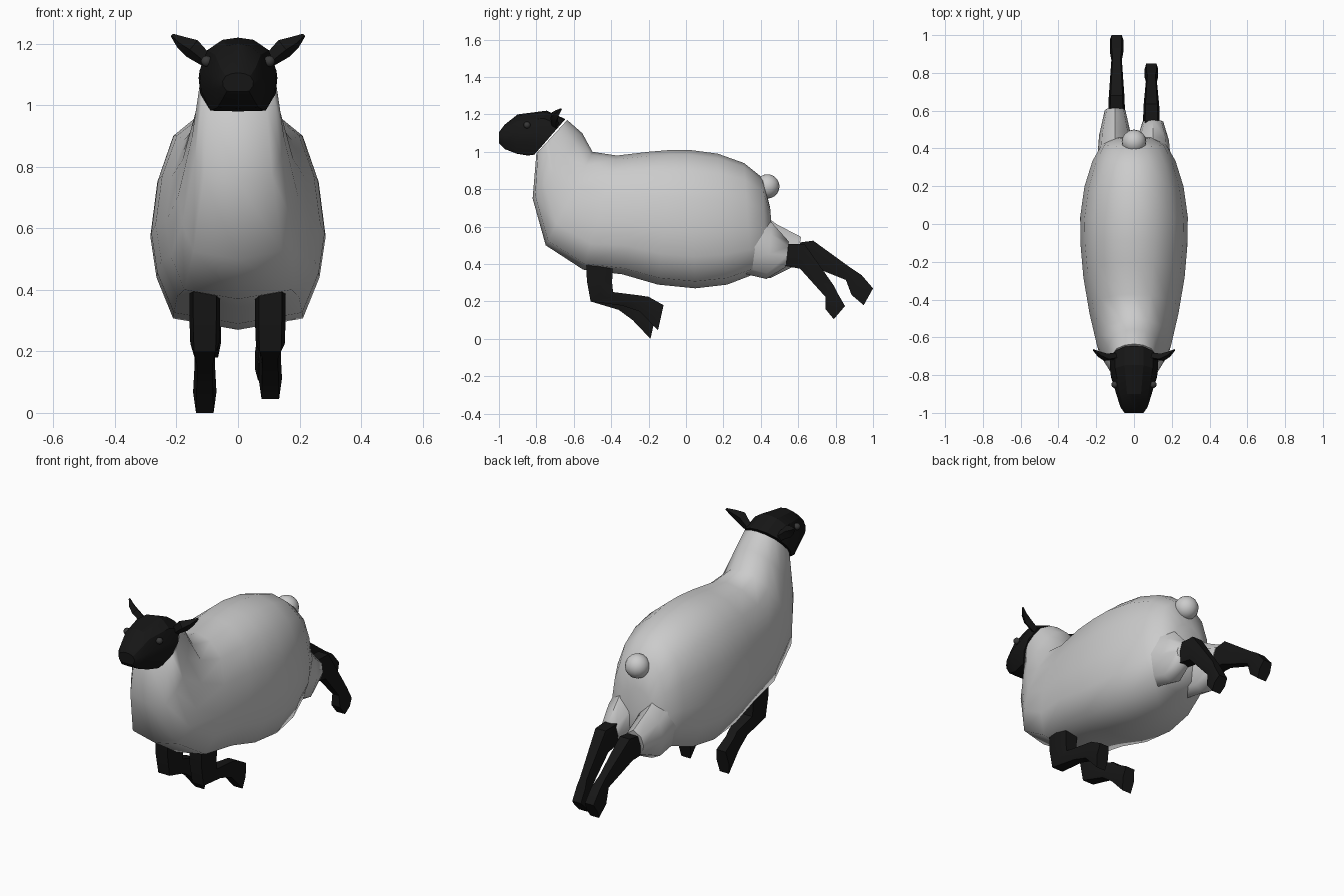
import bpy, bmesh, math
from mathutils import Vector

if "Cube" in bpy.data.objects:
    bpy.data.objects.remove(bpy.data.objects["Cube"])

black = bpy.data.materials.new("black_face_and_legs")
black.diffuse_color = (0.008, 0.008, 0.008, 1)
black.use_nodes = True
black.node_tree.nodes["Principled BSDF"].inputs["Base Color"].default_value = black.diffuse_color
eye_grey = bpy.data.materials.new("eye_grey")
eye_grey.diffuse_color = (0.04, 0.04, 0.04, 1)
eye_grey.use_nodes = True
eye_grey.node_tree.nodes["Principled BSDF"].inputs["Base Color"].default_value = eye_grey.diffuse_color

# Half cross-sections: (fraction of half width, fraction of height)
BODY = [(0, 0), (.74, .05), (.93, .23), (1, .41), (.92, .65), (.74, .85), (.38, .965), (0, 1)]
HEAD = [(0, 0), (.72, .01), (.96, .28), (1, .55), (.8, .83), (.4, .97), (0, 1)]
ROUND = [(0, 0), (.65, .1), (1, .45), (.8, .8), (0, 1)]
LEG = [(.75, 0), (1, .5), (.75, 1)]


def finish(ob, mat, angle):
    if mat:
        ob.data.materials.append(mat)
    bpy.ops.object.select_all(action='DESELECT')
    ob.select_set(True)
    bpy.context.view_layer.objects.active = ob
    bpy.ops.object.shade_smooth_by_angle(angle=math.radians(angle))
    return ob


def skin(name, rings, mat=None, angle=30):
    """Join closed rings of points into a capped tube."""
    bm = bmesh.new()
    vs = [[bm.verts.new(p) for p in r] for r in rings]
    n = len(vs[0])
    for a, b in zip(vs, vs[1:]):
        for i in range(n):
            j = (i + 1) % n
            bm.faces.new((a[i], a[j], b[j], b[i]))
    bm.faces.new(vs[0])
    bm.faces.new(vs[-1])
    bmesh.ops.recalc_face_normals(bm, faces=bm.faces)
    me = bpy.data.meshes.new(name)
    bm.to_mesh(me)
    bm.free()
    ob = bpy.data.objects.new(name, me)
    bpy.context.collection.objects.link(ob)
    return finish(ob, mat, angle)


def loft(name, stations, half, cx=0, mat=None, angle=30):
    """Each station: top y, top z, bottom y, bottom z, half width."""
    full = half + [(-s, t) for s, t in reversed(half) if s]
    rings = []
    for ty, tz, by, bz, w in stations:
        rings.append([(cx + w * s, by + (ty - by) * t, bz + (tz - bz) * t) for s, t in full])
    return skin(name, rings, mat, angle)


def ball(name, loc, r, mat=None):
    bpy.ops.mesh.primitive_uv_sphere_add(segments=16, ring_count=10, radius=r, location=loc)
    ob = bpy.context.object
    ob.name = name
    return finish(ob, mat, 60)


# Woolly body with the neck leaning forward
loft("woolly_body", [
    (-.635, 1.17, -.80, .99, .125),
    (-.555, 1.10, -.82, .75, .15),
    (-.50, 1.00, -.75, .50, .195),
    (-.37, .98, -.55, .37, .235),
    (-.20, 1.0, -.34, .345, .268),
    (-.08, 1.01, -.15, .29, .282),
    (.02, 1.01, .05, .27, .285),
    (.17, .99, .22, .29, .262),
    (.31, .94, .35, .34, .22),
    (.41, .86, .43, .37, .17),
    (.45, .70, .47, .45, .10)], BODY, angle=60)

# Tail
ball("tail", (0, .435, .815), .065)

# Head
loft("head", [
    (-1.0, 1.105, -1.0, 1.045, .05),
    (-.97, 1.145, -.97, 1.015, .072),
    (-.90, 1.20, -.905, .99, .093),
    (-.745, 1.22, -.845, .98, .125),
    (-.645, 1.175, -.81, .985, .128)], HEAD, mat=black, angle=25)

# Ears and eyes, mirrored
for s, side in ((1, "right"), (-1, "left")):
    ear = []
    for c, h, d in (((.095, -.70, 1.14), .022, .02),
                    ((.150, -.705, 1.185), .034, .022),
                    ((.185, -.69, 1.205), .022, .016),
                    ((.215, -.667, 1.228), .006, .005)):
        c = Vector(c)
        u, v = Vector((-.55, -.3, .78)) * h, Vector((.3, -.9, -.2)) * d
        ear.append([((c + o).x * s, (c + o).y, (c + o).z) for o in (u, v, -u, -v)])
    skin(side + "_ear", ear, black)
    ball(side + "_eye", (s * .102, -.85, 1.143), .018, eye_grey)

# Hind thighs in wool
loft("right_thigh", [
    (.30, .74, .26, .36, .10),
    (.46, .62, .43, .32, .085),
    (.55, .52, .535, .385, .055)], ROUND, .10, angle=60)
loft("left_thigh", [
    (.30, .74, .26, .36, .10),
    (.49, .61, .45, .325, .085),
    (.615, .545, .59, .395, .055)], ROUND, -.10, angle=60)

# Hind legs kicked back
loft("right_hind_leg", [
    (.50, .51, .50, .395, .045),
    (.635, .505, .61, .375, .042),
    (.79, .285, .745, .225, .028),
    (.81, .245, .745, .16, .036),
    (.85, .175, .79, .105, .036)], LEG, .092, black)
loft("left_hind_leg", [
    (.57, .51, .56, .40, .045),
    (.68, .525, .655, .395, .042),
    (.88, .38, .855, .315, .028),
    (.94, .34, .885, .235, .036),
    (1.0, .27, .95, .18, .036)], LEG, -.092, black)

# Front legs folded under: upper part, knee, then shin pointing back
for name, cx, dy, dz in (("right_front_leg", .105, .04, .045), ("left_front_leg", -.108, 0, 0)):
    loft(name, [
        (-.39, .45, -.535, .45, .05),
        (-.395, .30, -.53, .31, .05),
        (-.39, .25, -.51, .20, .047),
        (-.27 + dy / 2, .21 + dz / 2, -.36 + dy / 2, .155 + dz / 2, .034),
        (-.24 + dy, .18 + dz, -.285 + dy, .10 + dz, .034),
        (-.16 + dy, .135 + dz, -.19 + dy, 0 + dz, .038)], LEG, cx, black)
